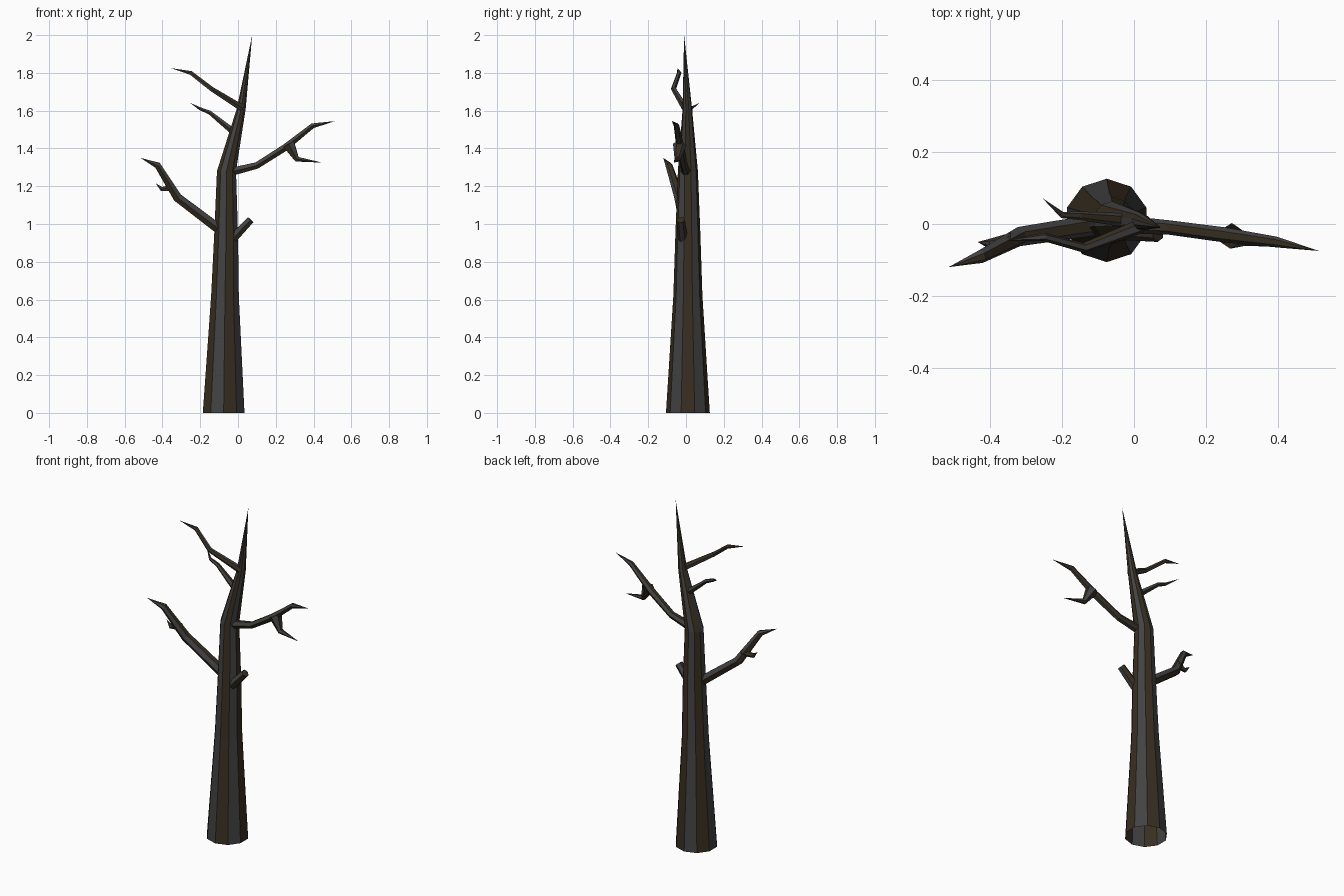
import bpy, bmesh, math
from mathutils import Vector

if "Cube" in bpy.data.objects:
    bpy.data.objects.remove(bpy.data.objects["Cube"])


def material(name, rgb):
    m = bpy.data.materials.new(name)
    m.diffuse_color = (*rgb, 1)
    m.use_nodes = True
    m.node_tree.nodes["Principled BSDF"].inputs["Base Color"].default_value = m.diffuse_color
    return m


BARK = [material("brown_bark", (0.04, 0.028, 0.015)),
        material("grey_bark", (0.055, 0.055, 0.055))]


def limb(name, points, sides, first=0, level=False, cap=False):
    """Faceted tapering tube through (x, y, z, radius) points; radius 0 makes a tip."""
    bm = bmesh.new()
    centres = [Vector(p[:3]) for p in points]
    rings = []
    for i, c in enumerate(centres):
        # level rings for the trunk, mitred rings for branches
        a = (c - centres[i - 1]).normalized() if i else Vector()
        b = (centres[i + 1] - c).normalized() if i + 1 < len(centres) else Vector()
        axis = Vector((0, 0, 1)) if level else (a + b).normalized()
        v = Vector((0, 1, 0))
        v = (v - axis * v.dot(axis)).normalized()
        u = v.cross(axis)
        r = points[i][3]
        if r == 0:
            rings.append([bm.verts.new(c)])
            continue
        ring = []
        for k in range(sides):
            t = math.tau * k / sides
            ring.append(bm.verts.new(c + r * (v * math.cos(t) + u * math.sin(t))))
        rings.append(ring)
    for lo, hi in zip(rings, rings[1:]):
        for k in range(sides):
            n = (k + 1) % sides
            quad = [lo[k], lo[n]] + ([hi[n], hi[k]] if len(hi) > 1 else [hi[0]])
            bm.faces.new(quad).material_index = (k + first) % 2
    if cap:
        bm.faces.new(rings[-1])
    bmesh.ops.recalc_face_normals(bm, faces=bm.faces)
    # open tubes: make sure the walls face outwards
    f = next(iter(bm.faces)) if not bm.faces.ensure_lookup_table() else None
    if f.normal.dot(f.calc_center_median() - (centres[0] + centres[1]) / 2) < 0:
        bmesh.ops.reverse_faces(bm, faces=bm.faces)
    me = bpy.data.meshes.new(name)
    bm.to_mesh(me)
    bm.free()
    for m in BARK:
        me.materials.append(m)
    ob = bpy.data.objects.new(name, me)
    bpy.context.collection.objects.link(ob)


# Trunk, open at the bottom, leaning into a spike
limb("trunk", [(-.076, .01, 0, .116), (-.069, .01, .62, .077), (-.063, .01, .95, .066),
               (-.061, .01, 1.28, .053), (.017, .007, 1.61, .025), (.075, -.01, 2, 0)],
     10, level=True)

# Lower left branch and its twig
limb("lower_left_branch", [(-.09, 0, .965, .03), (-.32, -.035, 1.14, .027),
                           (-.425, -.09, 1.31, .019), (-.516, -.12, 1.35, 0)], 6, 1)
limb("lower_left_twig", [(-.34, -.045, 1.195, .021), (-.405, -.055, 1.185, .013),
                         (-.435, -.05, 1.215, 0)], 6)

# Middle left branch
limb("middle_left_branch", [(-.02, .01, 1.485, .02), (-.15, .023, 1.59, .012),
                            (-.2, .025, 1.61, .009), (-.255, .072, 1.642, 0)], 6, 1)

# Upper left branch
limb("upper_left_branch", [(.02, -.005, 1.615, .02), (-.14, -.066, 1.715, .014),
                           (-.25, -.036, 1.80, .012), (-.355, -.045, 1.825, 0)], 6)

# Right branch and its drooping twig
limb("right_branch", [(-.04, 0, 1.275, .025), (.1, -.01, 1.31, .02), (.25, -.03, 1.405, .021),
                      (.395, -.05, 1.52, .015), (.515, -.075, 1.545, 0)], 6)
limb("right_twig", [(.27, -.033, 1.42, .036), (.312, -.045, 1.343, .016),
                    (.445, -.065, 1.325, 0)], 6)

# Broken stub on the right
limb("stub", [(-.025, -.018, .925, .027), (.067, -.028, 1.022, .022)], 6, cap=True)
